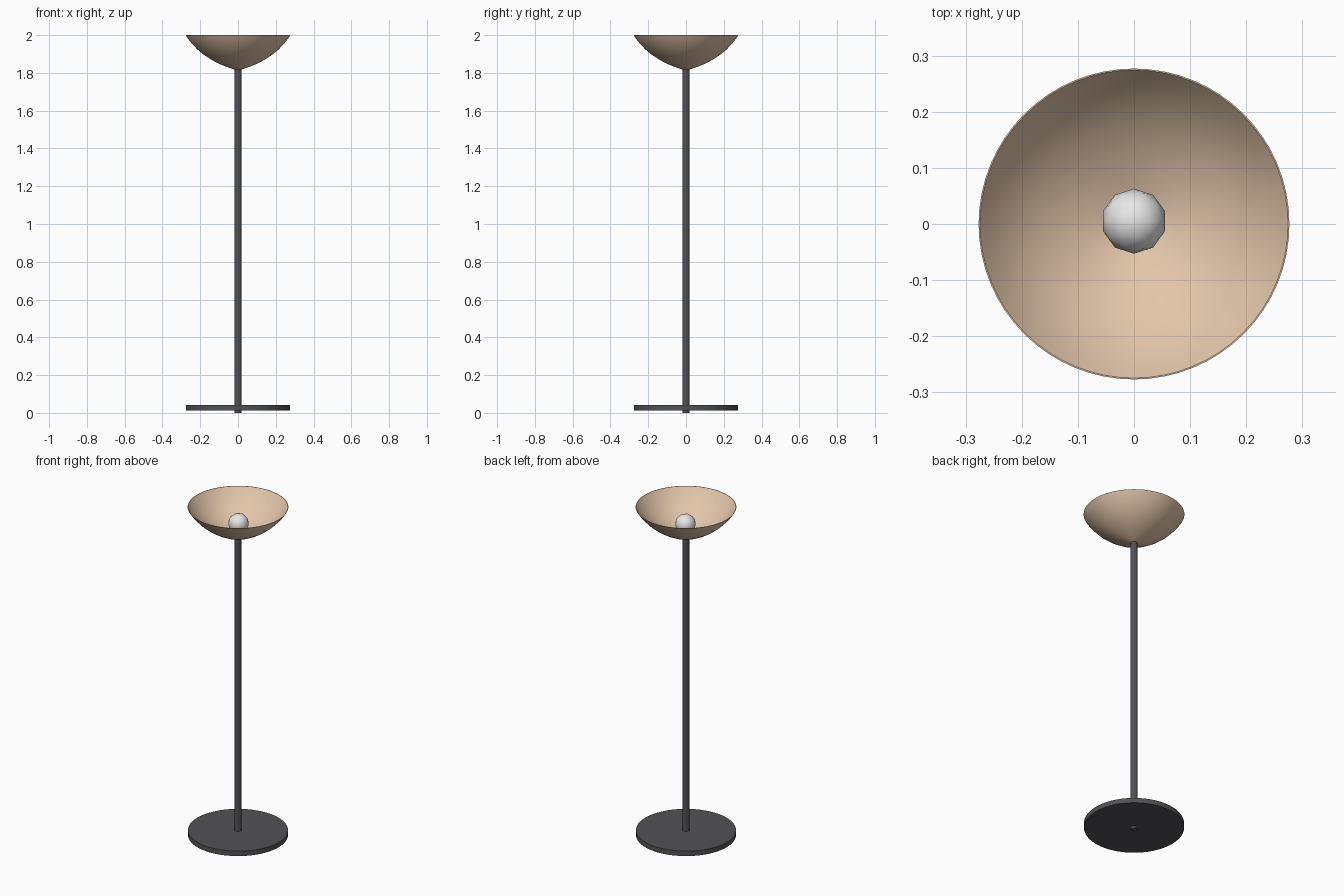
import bpy, math

cube = bpy.data.objects.get("Cube")
if cube:
    bpy.data.objects.remove(cube, do_unlink=True)


def material(name, rgb):
    mat = bpy.data.materials.new(name)
    mat.use_nodes = True
    mat.diffuse_color = (*rgb, 1)
    mat.node_tree.nodes["Principled BSDF"].inputs["Base Color"].default_value = (*rgb, 1)
    return mat


def finish(obj, name, mat, angle=40):
    obj.name = name
    obj.data.materials.append(mat)
    bpy.ops.object.select_all(action="DESELECT")
    obj.select_set(True)
    bpy.context.view_layer.objects.active = obj
    bpy.ops.object.shade_smooth_by_angle(angle=math.radians(angle))


def cylinder(name, radius, bottom, top, sides, mat):
    bpy.ops.mesh.primitive_cylinder_add(vertices=sides, radius=radius, depth=top - bottom,
                                        location=(0, 0, (bottom + top) / 2))
    finish(bpy.context.object, name, mat)


def lathe(name, profile, sides, mat):
    # Revolve a closed (radius, height) outline around z
    n = len(profile)
    verts, faces = [], []
    for s in range(sides):
        a = math.tau * s / sides
        verts += [(r * math.cos(a), r * math.sin(a), z) for r, z in profile]
        t = (s + 1) % sides
        faces += [(s * n + i, t * n + i, t * n + (i + 1) % n, s * n + (i + 1) % n)
                  for i in range(n)]
    mesh = bpy.data.meshes.new(name)
    mesh.from_pydata(verts, [], faces)
    obj = bpy.data.objects.new(name, mesh)
    bpy.context.collection.objects.link(obj)
    finish(obj, name, mat)


dark = material("dark grey metal", (0.085, 0.083, 0.09))
tan = material("warm tan shade", (0.76, 0.56, 0.40))
white = material("white bulb", (0.8, 0.8, 0.8))

# Base disc and pole
cylinder("base", 0.275, 0.012, 0.042, 64, dark)
cylinder("pole", 0.019, 0.0, 1.835, 20, dark)

# Thin open bowl shade, outer wall upwards then inner wall back down
outer = [(0.012, 1.816), (0.03, 1.821), (0.06, 1.832), (0.10, 1.848), (0.14, 1.869),
         (0.18, 1.895), (0.215, 1.924), (0.245, 1.956), (0.264, 1.98), (0.277, 2.0)]
inner = [(r - 0.002, z + 0.003) for r, z in outer[:-1]] + [(0.2745, 2.0)]
lathe("bowl_shade", outer + inner[::-1], 64, tan)

# Faceted round bulb
bpy.ops.mesh.primitive_ico_sphere_add(subdivisions=2, radius=0.058, location=(0, 0.005, 1.9))
finish(bpy.context.object, "bulb", white)
